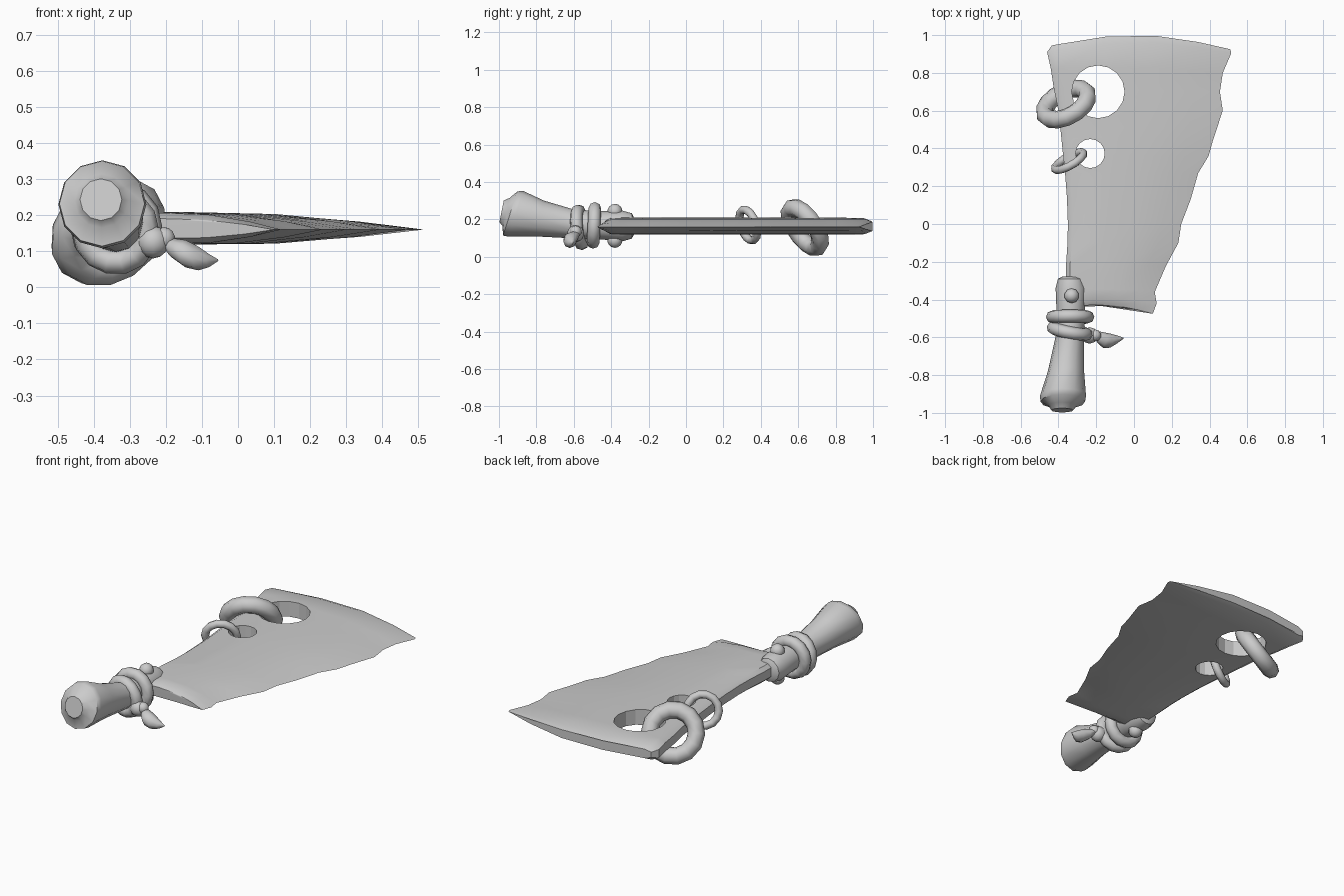
import bpy, bmesh, math
from mathutils import Vector

if "Cube" in bpy.data.objects:
    bpy.data.objects.remove(bpy.data.objects["Cube"])


def finish(ob, name, angle=40):
    ob.name = name
    bpy.ops.object.select_all(action='DESELECT')
    bpy.context.view_layer.objects.active = ob
    ob.select_set(True)
    bpy.ops.object.shade_smooth_by_angle(angle=math.radians(angle))
    return ob


def loft(name, rings, angle=40):
    bm = bmesh.new()
    rows = [[bm.verts.new(p) for p in r] for r in rings]
    n = len(rows[0])
    for a, b in zip(rows, rows[1:]):
        for i in range(n):
            j = (i + 1) % n
            bm.faces.new((a[i], a[j], b[j], b[i]))
    bm.faces.new(rows[0][::-1])
    bm.faces.new(rows[-1])
    bmesh.ops.recalc_face_normals(bm, faces=bm.faces)
    me = bpy.data.meshes.new(name)
    bm.to_mesh(me)
    bm.free()
    ob = bpy.data.objects.new(name, me)
    bpy.context.collection.objects.link(ob)
    return finish(ob, name, angle)


def torus(name, loc, normal, major, minor, seg=14):
    rot = Vector(normal).to_track_quat('Z', 'Y').to_euler()
    bpy.ops.mesh.primitive_torus_add(location=loc, rotation=rot, major_radius=major,
                                     minor_radius=minor, major_segments=seg, minor_segments=8)
    return finish(bpy.context.object, name, 70)


def ball(name, loc, r):
    bpy.ops.mesh.primitive_uv_sphere_add(segments=10, ring_count=7, radius=r, location=loc)
    return finish(bpy.context.object, name, 60)


# Blade: wedge sections from thick spine to ragged cutting edge
# spine x, spine y, edge x, edge y, bow, thickness factor
ROWS = [(-.35, -.44, .10, -.475, .028, .6), (-.355, -.41, .12, -.42, .015, .95),
        (-.36, -.35, .11, -.36, .01, 1), (-.36, -.22, .17, -.22, 0, 1),
        (-.352, -.10, .235, -.10, 0, 1), (-.35, 0, .25, 0, 0, 1),
        (-.355, .14, .30, .13, 0, 1), (-.365, .27, .34, .27, 0, 1),
        (-.375, .36, .395, .36, 0, 1), (-.385, .46, .42, .45, 0, 1),
        (-.40, .60, .47, .60, 0, 1), (-.425, .72, .455, .70, 0, 1),
        (-.44, .82, .47, .80, .02, 1), (-.46, .91, .515, .905, .055, .95),
        (-.435, .945, .51, .925, .065, .6)]
PROFILE = [(0, .026), (.04, .045), (.3, .045), (.58, .041), (.82, .022)]
sections = []
for sx, sy, ex, ey, bow, k in ROWS:
    def pt(u, h):
        y = sy + (ey - sy) * u + bow * math.sin(math.pi * u)
        return (sx + (ex - sx) * u, y, .165 - .005 * u + h * k)
    sections.append([pt(u, h) for u, h in PROFILE] + [pt(1, 0)]
                    + [pt(u, -h) for u, h in reversed(PROFILE)])
blade = loft("blade", sections)

# Two round holes near the spine
for x, y, r in [(-.19, .70, .14), (-.232, .373, .077)]:
    bpy.ops.mesh.primitive_cylinder_add(vertices=16, radius=r, depth=.5, location=(x, y, .165))
    cutter = bpy.context.object
    cutter.hide_render = True
    mod = blade.modifiers.new("hole", 'BOOLEAN')
    mod.operation, mod.solver, mod.object = 'DIFFERENCE', 'EXACT', cutter
    bpy.context.view_layer.objects.active = blade
    # keep the hole ahead of the smoothing modifier, if there is one
    bpy.ops.object.modifier_move_to_index(modifier=mod.name, index=0)
    bpy.ops.object.modifier_apply(modifier=mod.name)
    bpy.data.objects.remove(cutter)

# Handle: flared grip, butt raised and tilted
# x, y, z, radius, tilt
GRIP = [(-.335, -.278, .165, .045, 0), (-.335, -.29, .165, .068, 0), (-.333, -.34, .165, .082, 0),
        (-.335, -.44, .168, .076, 0), (-.34, -.60, .175, .076, .1), (-.36, -.78, .205, .096, .2),
        (-.376, -.91, .23, .122, .33), (-.377, -.94, .232, .118, .33),
        (-.378, -.962, .24, .075, .25), (-.38, -.986, .243, .058, .2)]
loft("handle", [[(x + r * math.cos(a), y + t * r * math.sin(a), z + r * math.sin(a))
                 for a in (math.tau * i / 12 for i in range(12))]
                for x, y, z, r, t in GRIP])

# Rivet ends on both sides of the handle
for side, z in (("top", .243), ("bottom", .088)):
    ball("rivet_" + side, (-.33, -.38, z), .04)

# Cord wrapped around the handle, with knot
torus("cord_upper", (-.338, -.492, .168), (0, 1, -.05), .094, .034)
torus("cord_lower", (-.34, -.567, .158), (.2, 1, .1), .09, .034)
ball("knot", (-.235, -.59, .125), .045)
ball("knot_bead", (-.205, -.59, .135), .032)

# Curved cord tail
TAIL = [(-.205, -.578, .122, .012), (-.18, -.60, .108, .028), (-.145, -.618, .093, .038),
        (-.11, -.622, .08, .033), (-.08, -.614, .074, .018), (-.056, -.606, .075, .003)]
loft("cord_tail", [[(x + .5 * r * math.cos(a), y + r * math.cos(a), z + r * math.sin(a))
                    for a in (math.tau * i / 8 for i in range(8))]
                   for x, y, z, r in TAIL], 60)

# Rings through the holes
torus("large_ring", (-.36, .635, .156), (.41, -.75, -.52), .126, .047)
torus("small_ring", (-.343, .333, .17), (.48, -.83, -.28), .086, .022)
